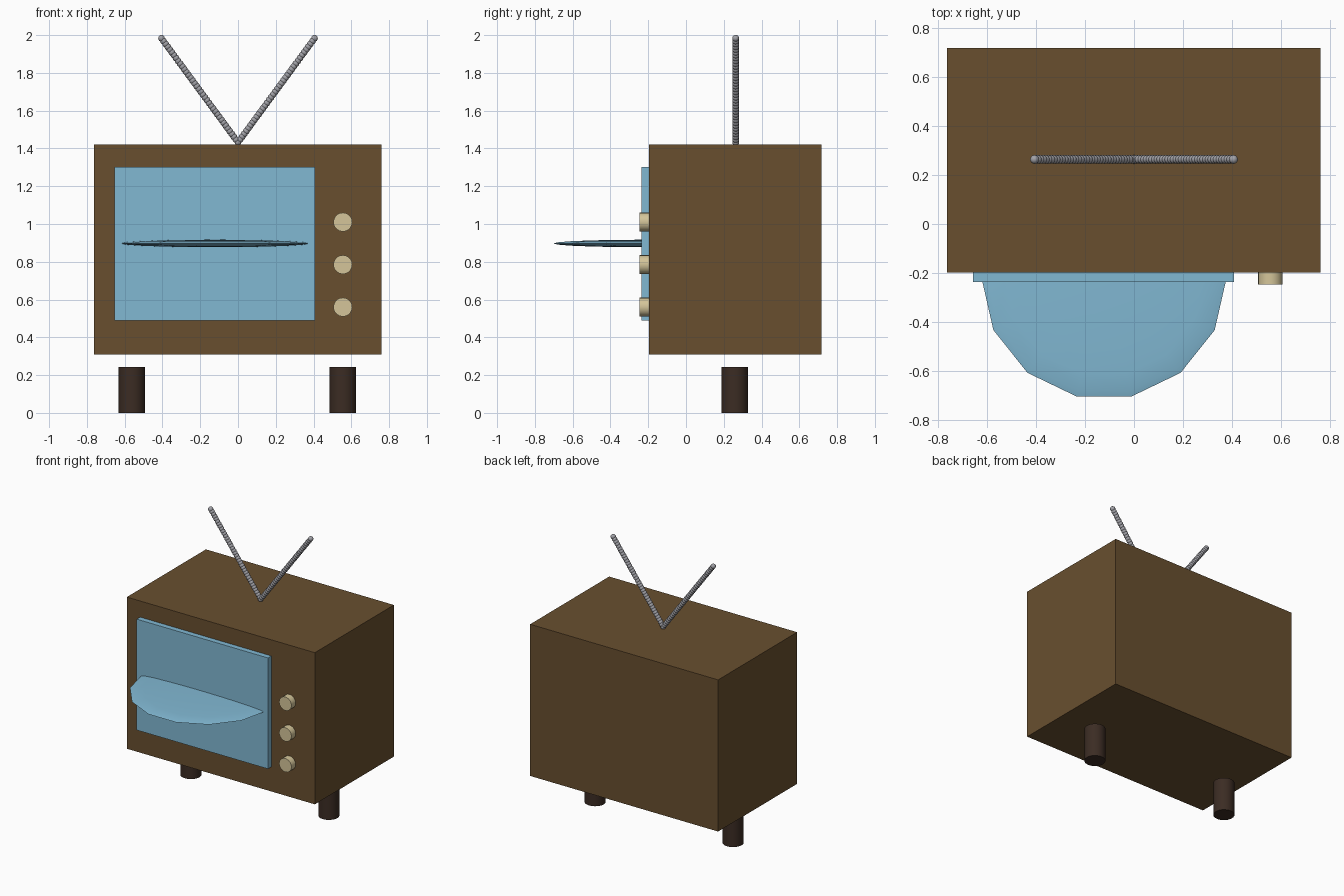
import bpy, bmesh, math
from mathutils import Vector, Matrix

if "Cube" in bpy.data.objects:
    bpy.data.objects.remove(bpy.data.objects["Cube"])


def material(name, rgb):
    m = bpy.data.materials.new(name)
    m.use_nodes = True
    m.diffuse_color = (*rgb, 1)
    for n in m.node_tree.nodes:
        if n.type == 'BSDF_PRINCIPLED':
            n.inputs["Base Color"].default_value = (*rgb, 1)
    return m


wood = material("brown wood", (0.14, 0.078, 0.028))
glass = material("pale blue glass", (0.22, 0.48, 0.65))
cream = material("cream plastic", (0.66, 0.56, 0.32))
dark = material("dark brown wood", (0.044, 0.025, 0.017))
metal = material("grey metal", (0.36, 0.36, 0.39))


def finish(name, bm, mat, smooth=None):
    mesh = bpy.data.meshes.new(name)
    bm.to_mesh(mesh)
    bm.free()
    mesh.materials.append(mat)
    ob = bpy.data.objects.new(name, mesh)
    bpy.context.collection.objects.link(ob)
    if smooth:
        bpy.ops.object.select_all(action='DESELECT')
        ob.select_set(True)
        bpy.context.view_layer.objects.active = ob
        bpy.ops.object.shade_smooth_by_angle(angle=math.radians(smooth))
    return ob


def box(name, low, high, mat):
    low, high = Vector(low), Vector(high)
    bm = bmesh.new()
    place = Matrix.Translation((low + high) / 2) @ Matrix.Diagonal((*(high - low), 1))
    bmesh.ops.create_cube(bm, size=1, matrix=place)
    return finish(name, bm, mat)


def cylinder(name, centre, radius, depth, sides, mat, tilt=0):
    bm = bmesh.new()
    bmesh.ops.create_cone(bm, cap_ends=True, segments=sides, radius1=radius,
                          radius2=radius, depth=depth,
                          matrix=Matrix.Translation(centre) @ Matrix.Rotation(tilt, 4, 'X'))
    return finish(name, bm, mat, 40)


# Cabinet and raised screen
box("cabinet", (-0.762, -0.197, 0.31), (0.76, 0.717, 1.42), wood)
box("screen", (-0.655, -0.236, 0.49), (0.408, -0.19, 1.302), glass)

# Flattened disc standing out of the screen, one vertex pointing forward
bm = bmesh.new()
bmesh.ops.create_uvsphere(
    bm, u_segments=14, v_segments=10, radius=1,
    matrix=Matrix.Translation((-0.122, -0.215, 0.897))
    @ Matrix.Diagonal((0.5, 0.5, 0.02, 1)) @ Matrix.Rotation(math.pi / 2, 4, 'Z'))
finish("screen_disc", bm, glass, 60)

# Control knobs
for i, z in enumerate((1.01, 0.785, 0.56)):
    cylinder(f"knob_{i + 1}", (0.555, -0.219, z), 0.05, 0.054, 20, cream, math.pi / 2)

# Two legs below the cabinet
for side, x in (("left", 0.555), ("right", -0.562)):
    cylinder(f"{side}_leg", (x, 0.258, 0.122), 0.07, 0.244, 32, dark)

# Antenna arms made of strings of beads
BEADS = 38
base = Vector((0, 0.263, 1.432))
for side, s in (("left", 1), ("right", -1)):
    tip = Vector((s * 0.405, 0.263, 1.983))
    bm = bmesh.new()
    for i in range(BEADS):
        bmesh.ops.create_uvsphere(
            bm, u_segments=14, v_segments=8, radius=0.018,
            matrix=Matrix.Translation(base.lerp(tip, i / (BEADS - 1))))
    finish(f"{side}_antenna", bm, metal, 60)
